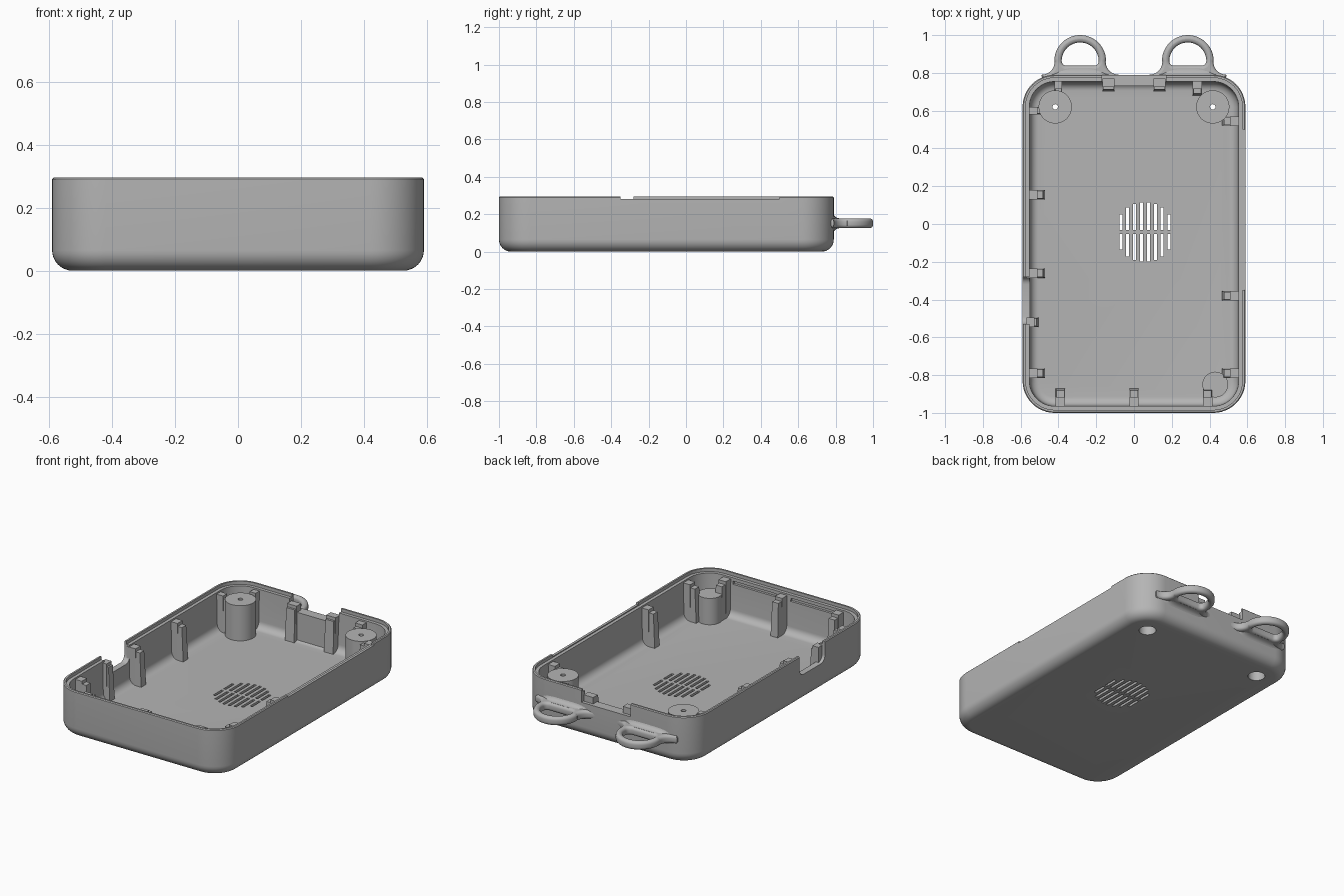
import bpy, bmesh, math
from mathutils import Matrix, Vector

cube = bpy.data.objects.get("Cube")
if cube:
    bpy.data.objects.remove(cube)

grey = bpy.data.materials.new("light grey plastic")
grey.use_nodes = True
grey.diffuse_color = (0.46, 0.46, 0.46, 1)
grey.node_tree.nodes["Principled BSDF"].inputs["Base Color"].default_value = (0.46, 0.46, 0.46, 1)

HALF_W, FRONT, BACK, CORNER = 0.59, -1.0, 0.79, 0.17
FLOOR, RIM = 0.035, 0.295


def finish(name, bm):
    bmesh.ops.recalc_face_normals(bm, faces=bm.faces)
    mesh = bpy.data.meshes.new(name)
    bm.to_mesh(mesh)
    bm.free()
    obj = bpy.data.objects.new(name, mesh)
    bpy.context.collection.objects.link(obj)
    mesh.materials.append(grey)
    return obj


def box(bm, x0, x1, y0, y1, z0, z1):
    size = Matrix.Diagonal((x1 - x0, y1 - y0, z1 - z0, 1))
    mid = Matrix.Translation(((x0 + x1) / 2, (y0 + y1) / 2, (z0 + z1) / 2))
    return bmesh.ops.create_cube(bm, size=1, matrix=mid @ size)["verts"]


def cylinder(bm, x, y, r, z0, z1):
    bmesh.ops.create_cone(bm, cap_ends=True, segments=40, radius1=r, radius2=r,
                          depth=z1 - z0, matrix=Matrix.Translation((x, y, (z0 + z1) / 2)))


def loft(bm, rings):
    loops = [[bm.verts.new(p) for p in ring] for ring in rings]
    for a, b in zip(loops, loops[1:]):
        for i in range(len(a)):
            j = (i + 1) % len(a)
            bm.faces.new((a[i], a[j], b[j], b[i]))
    bm.faces.new(loops[0])
    bm.faces.new(loops[-1])


def rounded_ring(inset, z, steps=12):
    r = CORNER - inset
    cx, y0, y1 = HALF_W - CORNER, FRONT + CORNER, BACK - CORNER
    ring = []
    for k, (x, y) in enumerate(((cx, y1), (-cx, y1), (-cx, y0), (cx, y0))):
        for s in range(steps + 1):
            a = math.pi / 2 * (k + s / steps)
            ring.append((x + r * math.cos(a), y + r * math.sin(a), z))
    return ring


def cut(target, bm):
    cutter = finish("cutter", bm)
    cutter.hide_render = True
    mod = target.modifiers.new("cut", 'BOOLEAN')
    mod.operation, mod.solver, mod.object = 'DIFFERENCE', 'EXACT', cutter
    bpy.context.view_layer.objects.active = target
    bpy.ops.object.modifier_apply(modifier=mod.name)
    bpy.data.objects.remove(cutter)


# Tray shell: outer fillet, stepped rim, inner wall, inner fillet
quarter = [math.pi / 2 * i / 8 for i in range(9)]
profile = [(0.065 * (1 - math.sin(a)), 0.065 * (1 - math.cos(a))) for a in quarter]
profile += [(0, RIM - 0.005), (0.005, RIM), (0.016, RIM), (0.016, 0.275), (0.036, 0.275)]
profile += [(0.04 + 0.045 * (1 - math.cos(a)), FLOOR + 0.045 * (1 - math.sin(a))) for a in quarter]
bm = bmesh.new()
loft(bm, [rounded_ring(*p) for p in profile])
shell = finish("tray_shell", bm)

# Side cable notch with rounded lower corners
bm = bmesh.new()
verts = box(bm, -0.7, -0.5, -0.53, -0.28, 0.17, 0.4)
low = [e for e in bm.edges if all(v.co.z < 0.2 for v in e.verts)
       and abs(e.verts[0].co.x - e.verts[1].co.x) > 0.1]
bmesh.ops.bevel(bm, geom=low, offset=0.04, segments=5, affect='EDGES', profile=0.5)
# Lowered rim on the other side, back notch, front latch grooves
box(bm, 0.55, 0.7, -0.35, 0.5, 0.281, 0.4)
box(bm, -0.17, 0.17, 0.7, 0.9, 0.215, 0.4)
for s in (-1, 1):
    box(bm, s * 0.2 - 0.15, s * 0.2 + 0.15, -0.978, -0.94, 0.235, 0.255)
cut(shell, bm)

# Speaker slots in a circle, split by a cross bar
bm = bmesh.new()
VX, VY, VR = 0.058, -0.042, 0.158
for i in range(8):
    dx = (i - 3.5) * 0.0365
    reach = math.sqrt(VR ** 2 - dx ** 2)
    for s in (-1, 1):
        ends = sorted((VY + s * 0.01, VY + s * reach))
        box(bm, VX + dx - 0.008, VX + dx + 0.008, *ends, -0.1, 0.1)
cut(shell, bm)

# Screw bosses in the back corners, counterbored from below
bm = bmesh.new()
for s in (-1, 1):
    cylinder(bm, s * 0.417, 0.62, 0.088, 0.01, 0.255)
bosses = finish("screw_bosses", bm)
for radius, top in ((0.05, 0.2), (0.014, 0.4)):
    for target in (shell, bosses):
        bm = bmesh.new()
        for s in (-1, 1):
            cylinder(bm, s * 0.417, 0.62, radius, -0.1, top)
        cut(target, bm)

# Front corner locating peg
bm = bmesh.new()
cylinder(bm, 0.43, -0.85, 0.068, 0.02, 0.2)
finish("corner_peg", bm)


# Wall posts: tapered block with a taller step against the wall
def post(name, wall, inward, length, width=0.05, top=0.245):
    wall, inward = Vector(wall), Vector(inward)
    side = Vector((-inward.y, inward.x))
    bm = bmesh.new()
    for reach, height, taper in ((length, top, 0.012), (length * 0.5, top + 0.02, 0)):
        rings = []
        for z, t in ((FLOOR - 0.01, 0), (height, taper)):
            w = width / 2 - t / 3
            ends = ((-0.02, -w), (reach - t, -w), (reach - t, w), (-0.02, w))
            rings.append([(*(wall + inward * u + side * v), z) for u, v in ends])
        loft(bm, rings)
    finish(name, bm)


for i, (y, length) in enumerate(((0.155, 0.08), (-0.26, 0.08), (-0.52, 0.045), (-0.79, 0.08))):
    post(f"right_wall_post_{i + 1}", (-0.55, y), (1, 0), length)
for i, y in enumerate((-0.38, -0.79, 0.545)):
    post(f"left_wall_post_{i + 1}", (0.55, y), (-1, 0), 0.085)
for i, x in enumerate((-0.39, 0, 0.39)):
    post(f"front_wall_post_{i + 1}", (x, -0.96), (0, 1), 0.09)
post("right_boss_side_rib", (-0.55, 0.6), (1, 0), 0.08, 0.04)
post("right_boss_back_rib", (-0.4, 0.75), (0, -1), 0.07, 0.04)
post("left_boss_back_rib", (0.335, 0.75), (0, -1), 0.07)

# Back socket: two posts and a low panel between them
for side, s in (("right", -1), ("left", 1)):
    post(f"{side}_socket_post", (s * 0.135, 0.75), (0, -1), 0.05, 0.065, 0.235)
bm = bmesh.new()
box(bm, -0.11, 0.11, 0.73, 0.76, 0.03, 0.215)
finish("socket_panel", bm)


# Strap loops: flared outline with a D-shaped hole, rounded edges
def spline(curve, points):
    s = curve.splines.new('POLY')
    s.points.add(len(points) - 1)
    for p, (x, y) in zip(s.points, points):
        p.co = (x, y, 0, 1)
    s.use_cyclic_u = True


def arc(x, y, r, a0, a1, n=10):
    angles = [math.radians(a0 + (a1 - a0) * i / n) for i in range(n + 1)]
    return [(x + r * math.cos(a), y + r * math.sin(a)) for a in angles]


ROUND = 0.018
for side, s in (("right", -1), ("left", 1)):
    curve = bpy.data.curves.new(f"{side}_strap_loop", 'CURVE')
    curve.dimensions, curve.fill_mode = '2D', 'BOTH'
    curve.extrude, curve.bevel_depth, curve.bevel_resolution = 0.008, ROUND, 3
    curve.offset = -ROUND
    x = s * 0.285
    spline(curve, [(x + 0.2, 0.76)] + arc(x + 0.205, 0.86, 0.07, 270, 180)
           + arc(x, 0.863, 0.137, 0, 180, 28) + arc(x - 0.205, 0.86, 0.07, 0, -90)
           + [(x - 0.2, 0.76)])
    spline(curve, arc(x, 0.863, 0.098, 180, 0, 24) + arc(x + 0.073, 0.863, 0.025, 0, -90, 5)
           + arc(x - 0.073, 0.863, 0.025, -90, -180, 5))
    obj = bpy.data.objects.new(f"{side}_strap_loop", curve)
    obj.location.z = 0.152
    bpy.context.collection.objects.link(obj)
    curve.materials.append(grey)
    bpy.ops.object.select_all(action='DESELECT')
    obj.select_set(True)
    bpy.context.view_layer.objects.active = obj
    bpy.ops.object.convert(target='MESH')

    # Flare blending the loop into the back wall
    bm = bmesh.new()
    rings = []
    for i in range(7):
        t = i / 6
        grow = 1 - math.sqrt(1 - (1 - t) ** 2)
        half_x, half_z = 0.125 + 0.05 * grow, 0.026 + 0.035 * grow
        ring = []
        for k in range(32):
            c, d = math.cos(k * math.pi / 16), math.sin(k * math.pi / 16)
            ring.append((x + half_x * math.copysign(abs(c) ** 0.5, c), 0.785 + 0.04 * t,
                         0.152 + half_z * math.copysign(abs(d) ** 0.5, d)))
        rings.append(ring)
    loft(bm, rings)
    finish(f"{side}_loop_flare", bm)

# Smooth curved faces, keep hard edges
bpy.ops.object.select_all(action='DESELECT')
for obj in bpy.context.collection.objects:
    if obj.type == 'MESH' and grey.name in obj.data.materials:
        obj.select_set(True)
        bpy.context.view_layer.objects.active = obj
bpy.ops.object.shade_smooth_by_angle(angle=math.radians(30))
